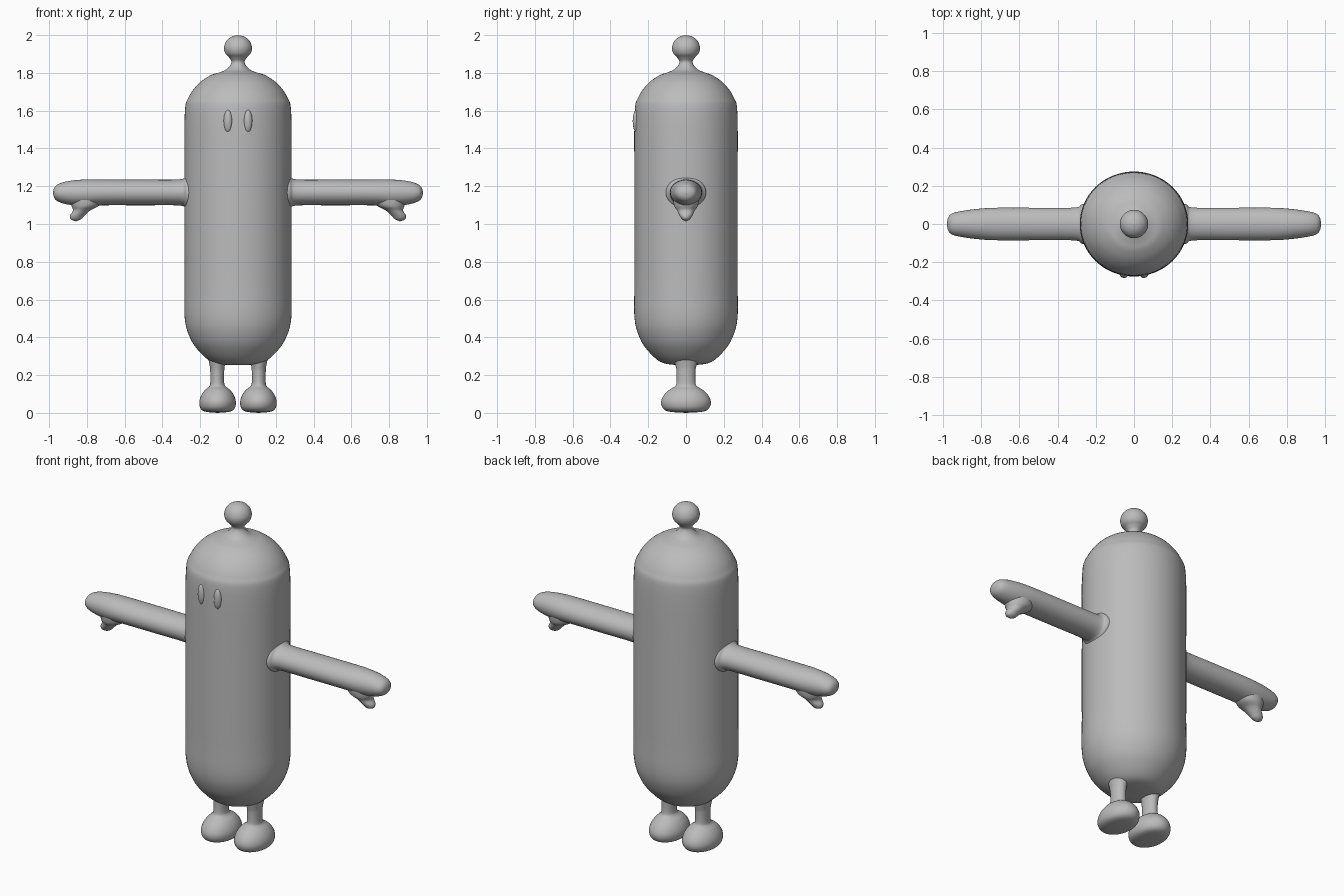
import bpy, bmesh, math
from mathutils import Vector

cube = bpy.data.objects.get("Cube")
if cube:
    bpy.data.objects.remove(cube, do_unlink=True)

grey = bpy.data.materials.new("plain grey")
grey.use_nodes = True
COLOUR = (0.5, 0.5, 0.5, 1)
grey.diffuse_color = COLOUR
grey.node_tree.nodes["Principled BSDF"].inputs["Base Color"].default_value = COLOUR


def finish(name, bm):
    bmesh.ops.recalc_face_normals(bm, faces=bm.faces)
    for f in bm.faces:
        f.smooth = True
    mesh = bpy.data.meshes.new(name)
    bm.to_mesh(mesh)
    bm.free()
    mesh.materials.append(grey)
    obj = bpy.data.objects.new(name, mesh)
    bpy.context.collection.objects.link(obj)
    return obj


def smooth_rows(rows, steps=5):
    """Catmull-Rom resampling of cross-section rows."""
    pts = [Vector(r) for r in rows]
    pts = [pts[0]] + pts + [pts[-1]]
    out = []
    for a, b, c, d in zip(pts, pts[1:], pts[2:], pts[3:]):
        for i in range(steps):
            t = i / steps
            out.append(b + 0.5 * t * ((c - a) + t * ((2 * a - 5 * b + 4 * c - d)
                       + t * (3 * (b - c) + d - a))))
    return out + [pts[-1]]


def loft(name, rows, along_x=False, side=1, sides=48):
    """Rows are (position on axis, centre offset, two half widths)."""
    bm = bmesh.new()
    rings = []
    for pos, offset, ru, rv in smooth_rows(rows):
        ring = []
        for i in range(sides):
            a = 2 * math.pi * i / sides
            u, v = max(ru, 0.0005) * math.cos(a), max(rv, 0.0005) * math.sin(a)
            co = (pos, u, offset + v) if along_x else (offset + u, v, pos)
            ring.append(bm.verts.new((co[0] * side, co[1], co[2])))
        rings.append(ring)
    for lo, hi in zip(rings, rings[1:]):
        for i in range(sides):
            j = (i + 1) % sides
            bm.faces.new((lo[i], lo[j], hi[j], hi[i]))
    bm.faces.new(rings[0])
    bm.faces.new(rings[-1])
    return finish(name, bm)


# Capsule body running up into the neck and knob
profile = [(0.253, 0), (0.255, 0.07), (0.27, 0.14), (0.325, 0.205), (0.395, 0.253),
           (0.5, 0.282), (0.7, 0.283), (1.2, 0.283), (1.58, 0.282), (1.67, 0.262),
           (1.74, 0.212), (1.785, 0.15), (1.802, 0.1), (1.815, 0.068), (1.838, 0.043),
           (1.86, 0.035), (1.882, 0.048), (1.903, 0.067), (1.935, 0.074),
           (1.97, 0.061), (1.992, 0.033), (2.0, 0)]
loft("body", [(z, 0, r, r * (0.966 if z < 1.8 else 1)) for z, r in profile], sides=64)

# Arm: flared shoulder, even tube, rounded hand
arm = [(0.2, 1.167, 0.12, 0.1), (0.27, 1.167, 0.104, 0.086), (0.31, 1.167, 0.086, 0.069),
       (0.5, 1.167, 0.085, 0.068), (0.72, 1.167, 0.085, 0.068), (0.82, 1.165, 0.079, 0.07),
       (0.9, 1.165, 0.068, 0.062), (0.95, 1.165, 0.056, 0.047),
       (0.972, 1.165, 0.036, 0.028), (0.98, 1.165, 0, 0)]
thumb = [(1.16, 0.8, 0.1, 0.07), (1.1, 0.808, 0.075, 0.064), (1.072, 0.828, 0.046, 0.047),
         (1.045, 0.85, 0.039, 0.034), (1.025, 0.858, 0.027, 0.021), (1.014, 0.858, 0, 0)]

# Leg column spreading into a flat-soled foot
leg = [(0.3, 0.11, 0.05, 0.065), (0.25, 0.11, 0.04, 0.055), (0.22, 0.11, 0.037, 0.05),
       (0.16, 0.11, 0.037, 0.05), (0.14, 0.109, 0.044, 0.06), (0.12, 0.108, 0.068, 0.092),
       (0.09, 0.108, 0.088, 0.12), (0.055, 0.108, 0.097, 0.132),
       (0.022, 0.108, 0.089, 0.12), (0.006, 0.108, 0.062, 0.085), (0, 0.108, 0, 0)]

for side, label in ((1, "left"), (-1, "right")):
    loft(label + "_arm", arm, along_x=True, side=side)
    loft(label + "_thumb", thumb, side=side)
    loft(label + "_leg", leg, side=side)

    # Tall oval eye resting on the front of the body
    bm = bmesh.new()
    bmesh.ops.create_uvsphere(bm, u_segments=24, v_segments=16, radius=1)
    bmesh.ops.scale(bm, vec=(0.023, 0.02, 0.06), verts=bm.verts)
    eye = finish(label + "_eye", bm)
    eye.location = (0.053 * side, -0.262, 1.545)
    eye.rotation_euler = (0, 0, 0.2 * side)
